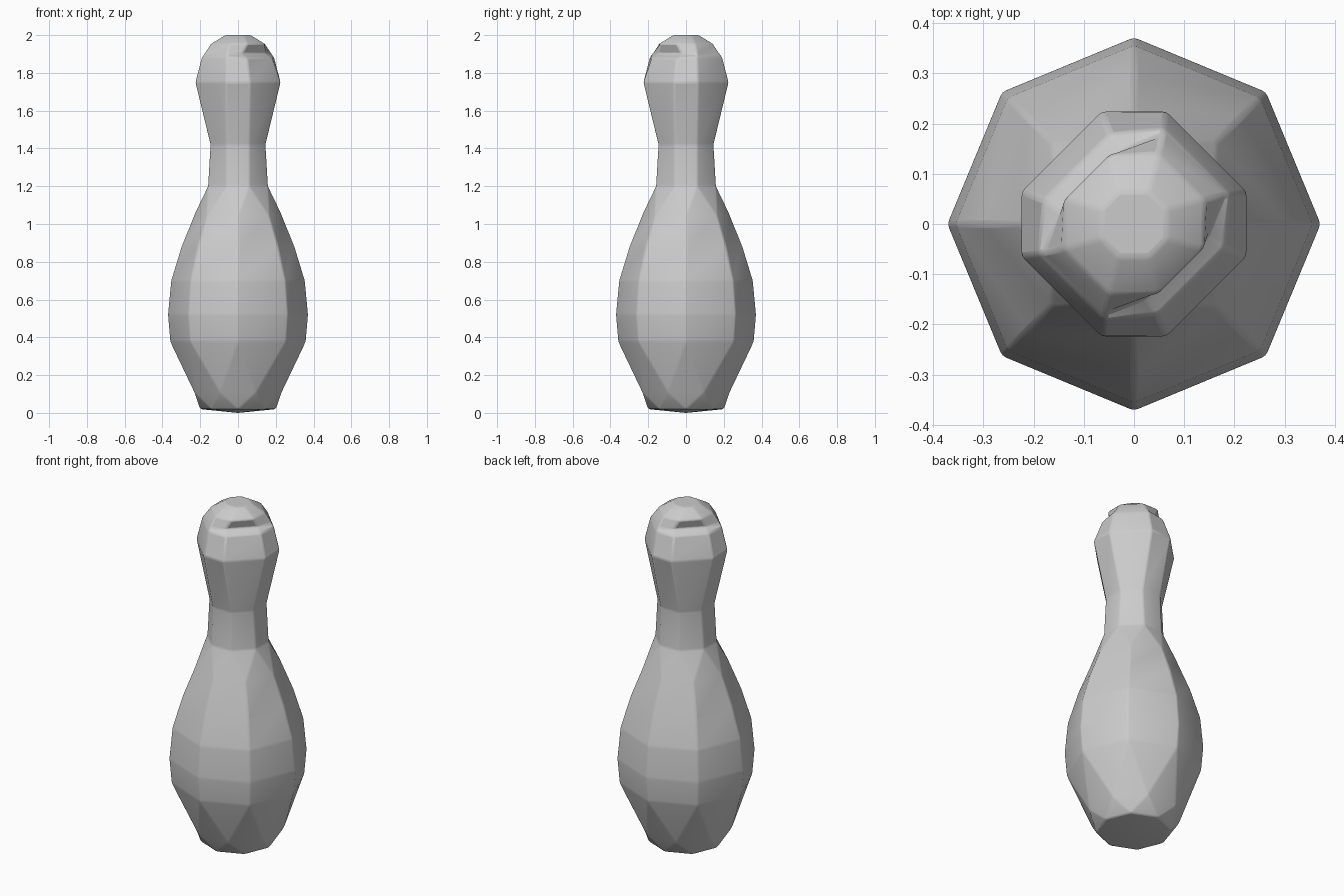
import bpy, bmesh, math

if "Cube" in bpy.data.objects:
    bpy.data.objects.remove(bpy.data.objects["Cube"])

# Matte grey material
grey = bpy.data.materials.new("matte_grey")
grey.diffuse_color = (0.6, 0.6, 0.6, 1)
grey.use_nodes = True
grey.node_tree.nodes["Principled BSDF"].inputs["Base Color"].default_value = grey.diffuse_color

bm = bmesh.new()


def ring(z, r, offset=0.0):
    """Regular octagon; offset is in degrees from the x axis."""
    return [bm.verts.new((r * math.cos(a), r * math.sin(a), z))
            for a in (math.radians(45 * i + offset) for i in range(8))]


def chamfered(z, half, flat, dent=0.0):
    """Square with cut corners; dent pulls in the two opposite diagonal sides."""
    pts = [(half, flat), (flat, half), (-flat, half), (-half, flat),
           (-half, -flat), (-flat, -half), (flat, -half), (half, -flat)]
    out = []
    for x, y in pts:
        if x * y < 0:
            s = math.copysign(dent, x)
            x, y = x - s, y + s
        out.append(bm.verts.new((x, y, z)))
    return out


def straight(a, b):
    for i in range(8):
        j = (i + 1) % 8
        bm.faces.new((a[i], a[j], b[j], b[i]))


def staggered(a, b):
    """Triangle band; b is turned half a step ahead of a."""
    for i in range(8):
        j = (i + 1) % 8
        bm.faces.new((a[i], a[j], b[i]))
        bm.faces.new((a[j], b[j], b[i]))


# Base: slightly domed foot, then facets fanning out to the belly
foot = ring(0.02, 0.2)
tip = bm.verts.new((0, 0, 0))
for i in range(8):
    bm.faces.new((foot[(i + 1) % 8], foot[i], tip))
fan = ring(0.11, 0.25, 22.5)
staggered(foot, fan)
belly = [ring(z, r) for z, r in ((0.38, 0.36), (0.52, 0.372), (0.7, 0.355),
                                 (0.88, 0.3), (1.04, 0.235))]
staggered(fan, belly[0][1:] + belly[0][:1])
for a, b in zip(belly, belly[1:]):
    straight(a, b)

# Neck and head
neck = [chamfered(z, h, f) for z, h, f in ((1.2, 0.158, 0.06), (1.42, 0.145, 0.06),
                                           (1.75, 0.225, 0.065))]
staggered(belly[-1], neck[0])
head = [chamfered(z, h, f, d) for z, h, f, d in (
    (1.88, 0.192, 0.06, 0.012), (1.9, 0.18, 0.057, 0.035),
    (1.955, 0.14, 0.05, 0.0), (2.0, 0.066, 0.03, 0.0))]
stack = neck + head
for a, b in zip(stack, stack[1:]):
    straight(a, b)
bm.faces.new(stack[-1])
bmesh.ops.recalc_face_normals(bm, faces=bm.faces)

mesh = bpy.data.meshes.new("pin_body")
bm.to_mesh(mesh)
bm.free()
mesh.materials.append(grey)
pin = bpy.data.objects.new("pin_body", mesh)
bpy.context.collection.objects.link(pin)

# Soft facet edges
bevel = pin.modifiers.new("soft_edges", 'BEVEL')
bevel.width = 0.008
bevel.segments = 2
bevel.limit_method = 'ANGLE'
bevel.angle_limit = math.radians(8)
bpy.context.view_layer.objects.active = pin
pin.select_set(True)
bpy.ops.object.shade_smooth_by_angle(angle=math.radians(30))
